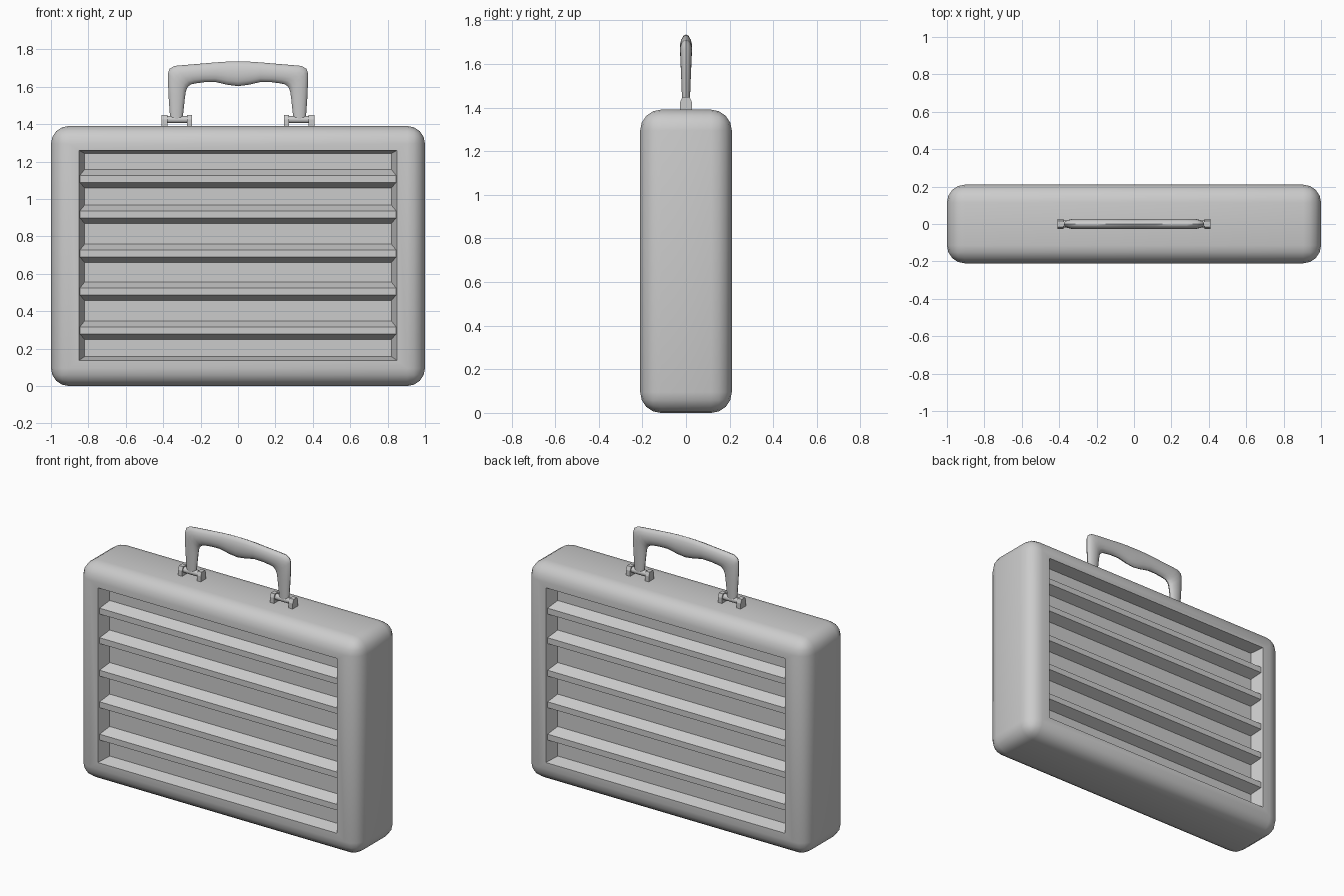
import bpy, bmesh, math
from mathutils import Vector, Matrix

if "Cube" in bpy.data.objects:
    bpy.data.objects.remove(bpy.data.objects["Cube"])


def finish(bm, name, angle=None):
    bmesh.ops.recalc_face_normals(bm, faces=bm.faces[:])
    me = bpy.data.meshes.new(name)
    bm.to_mesh(me)
    bm.free()
    ob = bpy.data.objects.new(name, me)
    bpy.context.collection.objects.link(ob)
    if angle:
        bpy.ops.object.select_all(action='DESELECT')
        ob.select_set(True)
        bpy.context.view_layer.objects.active = ob
        bpy.ops.object.shade_smooth_by_angle(angle=math.radians(angle))
    return ob


def loft(bm, rings):
    """Skin a list of closed rings and cap both ends."""
    rows = [[bm.verts.new(p) for p in r] for r in rings]
    n = len(rows[0])
    for a, b in zip(rows, rows[1:]):
        for i in range(n):
            j = (i + 1) % n
            bm.faces.new((a[i], a[j], b[j], b[i]))
    bm.faces.new(rows[0])
    bm.faces.new(rows[-1])


FRONT, FLOOR, MID = 0.21, 0.132, 0.6975

# case body: rounded box with a tapered recess in the front and back
bm = bmesh.new()
bmesh.ops.create_cube(bm, size=1, matrix=Matrix.Translation((0, 0, 0.695))
                      @ Matrix.Diagonal((2, 2 * FRONT, 1.39, 1)))
bmesh.ops.bevel(bm, geom=bm.edges[:], offset=0.095, segments=4,
                profile=0.5, affect='EDGES')
bm.normal_update()
for s in (-1, 1):
    face = max(bm.faces, key=lambda f: f.calc_area() * (f.normal.y * s > 0.99))
    for hx, z0, z1, y in ((0.85, 0.137, 1.26, FRONT), (0.82, 0.157, 1.243, FLOOR)):
        bmesh.ops.inset_region(bm, faces=[face], thickness=0.02)
        for v in face.verts:
            v.co = Vector((math.copysign(hx, v.co.x), s * y,
                           z1 if v.co.z > MID else z0))
finish(bm, "case_body", 32)

# slats: trapezoid louvres on both recess floors
for side, s in (("front", -1), ("back", 1)):
    for i, top in enumerate((1.158, 0.968, 0.759, 0.556, 0.348)):
        bm = bmesh.new()
        rings = []
        for hx, y, za, zb in ((0.82, FLOOR - 0.002, top - 0.10, top),
                              (0.847, 0.198, top - 0.07, top - 0.032)):
            rings.append([(-hx, s * y, za), (hx, s * y, za),
                          (hx, s * y, zb), (-hx, s * y, zb)])
        loft(bm, rings)
        finish(bm, f"{side}_slat_{i + 1}")

# handle: oval sections between an outer and an inner outline
half = [  # outer x, z, inner x, z, half width in y
    (-.362, 1.42, -.297, 1.42, .018),
    (-.372, 1.56, -.284, 1.54, .023),
    (-.375, 1.67, -.279, 1.575, .026),
    (-.367, 1.695, -.270, 1.597, .027),
    (-.340, 1.711, -.253, 1.612, .028),
    (-.285, 1.716, -.225, 1.618, .028),
    (-.20, 1.723, -.18, 1.624, .028),
    (-.12, 1.730, -.12, 1.625, .028),
    (-.06, 1.734, -.055, 1.610, .028),
    (0, 1.735, 0, 1.603, .028)]
full = half + [(-a, b, -c, d, w) for a, b, c, d, w in half[-2::-1]]
rings = []
for ox, oz, ix, iz, w in full:
    o, n = Vector((ox, 0, oz)), Vector((ix, 0, iz))
    c, r = (o + n) / 2, (o - n) / 2
    rings.append([c + r * math.cos(t) + Vector((0, w * math.sin(t), 0))
                  for t in (k * math.tau / 14 for k in range(14))])
bm = bmesh.new()
loft(bm, rings)
finish(bm, "carry_handle", 45)

# hinges: two lugs and a pin at each end of the handle
lug = [(-.027, 1.385), (-.027, 1.425), (-.017, 1.448),
       (.017, 1.448), (.027, 1.425), (.027, 1.385)]
for side, s in (("left", -1), ("right", 1)):
    for part, xa, xb in (("outer", .378, .408), ("inner", .246, .274)):
        bm = bmesh.new()
        loft(bm, [[(s * x, y, z) for y, z in lug] for x in (xa, xb)])
        finish(bm, f"{side}_{part}_lug")
    bm = bmesh.new()
    bmesh.ops.create_cone(bm, cap_ends=True, segments=12, radius1=.019,
                          radius2=.019, depth=.13,
                          matrix=Matrix.Translation((s * .326, 0, 1.424))
                          @ Matrix.Rotation(math.pi / 2, 4, 'Y'))
    finish(bm, f"{side}_hinge_pin", 40)
